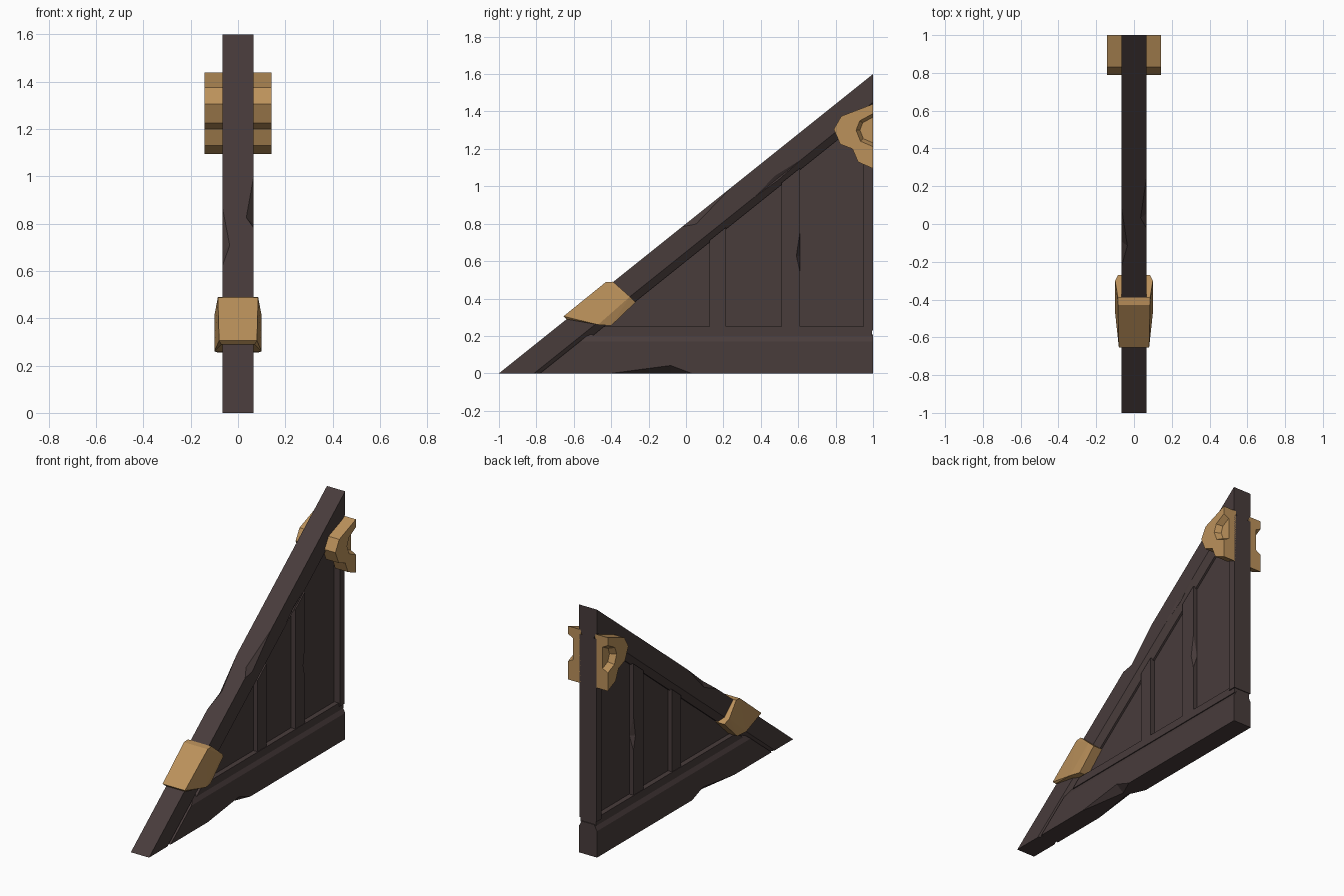
import bpy, bmesh
from mathutils import Vector

if "Cube" in bpy.data.objects:
    bpy.data.objects.remove(bpy.data.objects["Cube"])


def material(name, rgb):
    m = bpy.data.materials.new(name)
    m.diffuse_color = (*rgb, 1)
    m.use_nodes = True
    m.node_tree.nodes["Principled BSDF"].inputs["Base Color"].default_value = m.diffuse_color
    return m


WOOD = material("dark_wood", (0.065, 0.045, 0.044))
GOLD = material("brass", (0.50, 0.285, 0.105))


def finish(name, bm, mat):
    bmesh.ops.recalc_face_normals(bm, faces=bm.faces)
    me = bpy.data.meshes.new(name)
    bm.to_mesh(me)
    bm.free()
    ob = bpy.data.objects.new(name, me)
    bpy.context.collection.objects.link(ob)
    me.materials.append(mat)
    return ob


def hull(name, pts, mat):
    bm = bmesh.new()
    for p in pts:
        bm.verts.new(p)
    r = bmesh.ops.convex_hull(bm, input=bm.verts)
    junk = {g for g in r["geom_interior"] + r["geom_unused"] if isinstance(g, bmesh.types.BMVert)}
    bmesh.ops.delete(bm, geom=list(junk), context='VERTS')
    bmesh.ops.dissolve_limit(bm, angle_limit=0.01, verts=bm.verts, edges=bm.edges)
    return finish(name, bm, mat)


def prism(name, yz, x0, x1, mat):
    """Extrude a side profile across the thickness."""
    bm = bmesh.new()
    f = bm.faces.new([bm.verts.new((x0, y, z)) for y, z in yz])
    r = bmesh.ops.extrude_face_region(bm, geom=[f])
    vs = [g for g in r["geom"] if isinstance(g, bmesh.types.BMVert)]
    bmesh.ops.translate(bm, verts=vs, vec=(x1 - x0, 0, 0))
    return finish(name, bm, mat)


def cut(ob, cutter):
    cutter.hide_render = True
    cutter.hide_set(True)
    m = ob.modifiers.new("cut", 'BOOLEAN')
    m.operation = 'DIFFERENCE'
    m.solver = 'EXACT'
    m.object = cutter
    bpy.context.view_layer.update()
    dg = bpy.context.evaluated_depsgraph_get()
    me = bpy.data.meshes.new_from_object(ob.evaluated_get(dg))
    ob.modifiers.clear()
    ob.data = me
    bpy.data.objects.remove(cutter)


def chip(ob, a, b, t, rx, normal, rn):
    """Splinter on an edge from a to b, deepest at fraction t."""
    a, b = Vector(a), Vector(b)
    m = a.lerp(b, t)
    n = Vector(normal).normalized() * rn
    x = Vector((rx, 0, 0))
    cut(ob, hull("chip_cutter", [a, b, m + x, m - x, m + n, m - n], WOOD))


def slope(y, off=0.0):
    return 0.8 * (y + 1) - off


T = 0.065

# sloping beam with chamfered lower edges
pts = []
for x, off in ((T, 0), (T, 0.15), (0.035, 0.2)):
    for s in (1, -1):
        pts += [(s * x, -1 + off / 0.8, 0), (s * x, 1, slope(1, off))]
beam = hull("sloping_beam", pts, WOOD)
N = (0, -0.8, 1)
for x, y0, y1, t, rx in ((T, -0.02, 0.24, 0.2, 0.03), (-T, -0.22, 0.08, 0.35, 0.03)):
    chip(beam, (x, y0, slope(y0)), (x, y1, slope(y1)), t, rx, N, 0.035)
chip(beam, (T, 0.36, slope(0.36, .15)), (T, 0.62, slope(0.62, .15)), 0.5, 0.012, N, 0.02)

# bottom beam with chamfered upper edges
pts = []
for x, z in ((T, 0), (T, 0.17), (0.045, 0.207)):
    for s in (1, -1):
        pts += [(s * x, -0.78 + z / 0.8, z), (s * x, 1, z)]
base = hull("bottom_beam", pts, WOOD)
for s in (1, -1):
    chip(base, (s * T, -0.4, 0), (s * T, 0.03, 0), 0.74, 0.05, (0, 0, 1), 0.042)

# rail above the bottom beam
prism("rail", [(-0.5, 0.2), (0.995, 0.2), (0.995, 0.25), (-0.44, 0.25)], -0.055, 0.055, WOOD)

# recessed panel
prism("panel", [(-0.52, 0.2), (0.99, 0.2), (0.99, slope(0.99, .19)), (-0.52, slope(-0.52, .18))],
      -0.022, 0.022, WOOD)

# upright battens and back post
for name, y0, y1, x in (("batten_low", 0.125, 0.215, 0.052), ("batten_high", 0.51, 0.61, 0.052),
                        ("back_post", 0.95, 1.0, 0.062)):
    b = prism(name, [(y0, 0.23), (y1, 0.23), (y1, slope(y1, .19)), (y0, slope(y0, .19))], -x, x, WOOD)
    if name == "batten_high":
        for s in (1, -1):
            chip(b, (s * x, y1, 0.54), (s * x, y1, 0.76), 0.4, 0.03, (0, 1, 0), 0.02)

# lower clasp around the sloping beam
pts = []
for s in (1, -1):
    pts += [(s * x, y, z) for x, y, z in (
        (0.08, -0.655, 0.305), (0.085, -0.43, 0.487), (0.085, -0.39, 0.49),
        (0.10, -0.30, 0.41), (0.10, -0.47, 0.26),
        (0.085, -0.27, 0.38), (0.085, -0.40, 0.255), (0.07, -0.64, 0.29))]
hull("lower_clasp", pts, GOLD)

# upper brackets, one on each side, with a stepped recess
OUTER = [(1, 1.44), (0.83, 1.375), (0.79, 1.305), (0.825, 1.225),
         (0.89, 1.2), (0.92, 1.13), (1, 1.095)]
RIM = [(1.0, 1.393), (0.925, 1.352), (0.905, 1.3), (0.93, 1.238), (1.0, 1.208)]
FLOOR = [(1.0, 1.37), (0.945, 1.34), (0.93, 1.3), (0.948, 1.255), (1.0, 1.232)]
for s, side in ((1, "right"), (-1, "left")):
    br = prism("upper_bracket_" + side, OUTER, s * 0.05, s * 0.142, GOLD)
    pts = [(s * 0.15, y, z) for y, z in RIM] + [(s * 0.105, y, z) for y, z in FLOOR]
    pts += [(x, y + 0.1, z) for x, y, z in pts if y == 1.0]
    cut(br, hull("recess_cutter", pts, GOLD))
